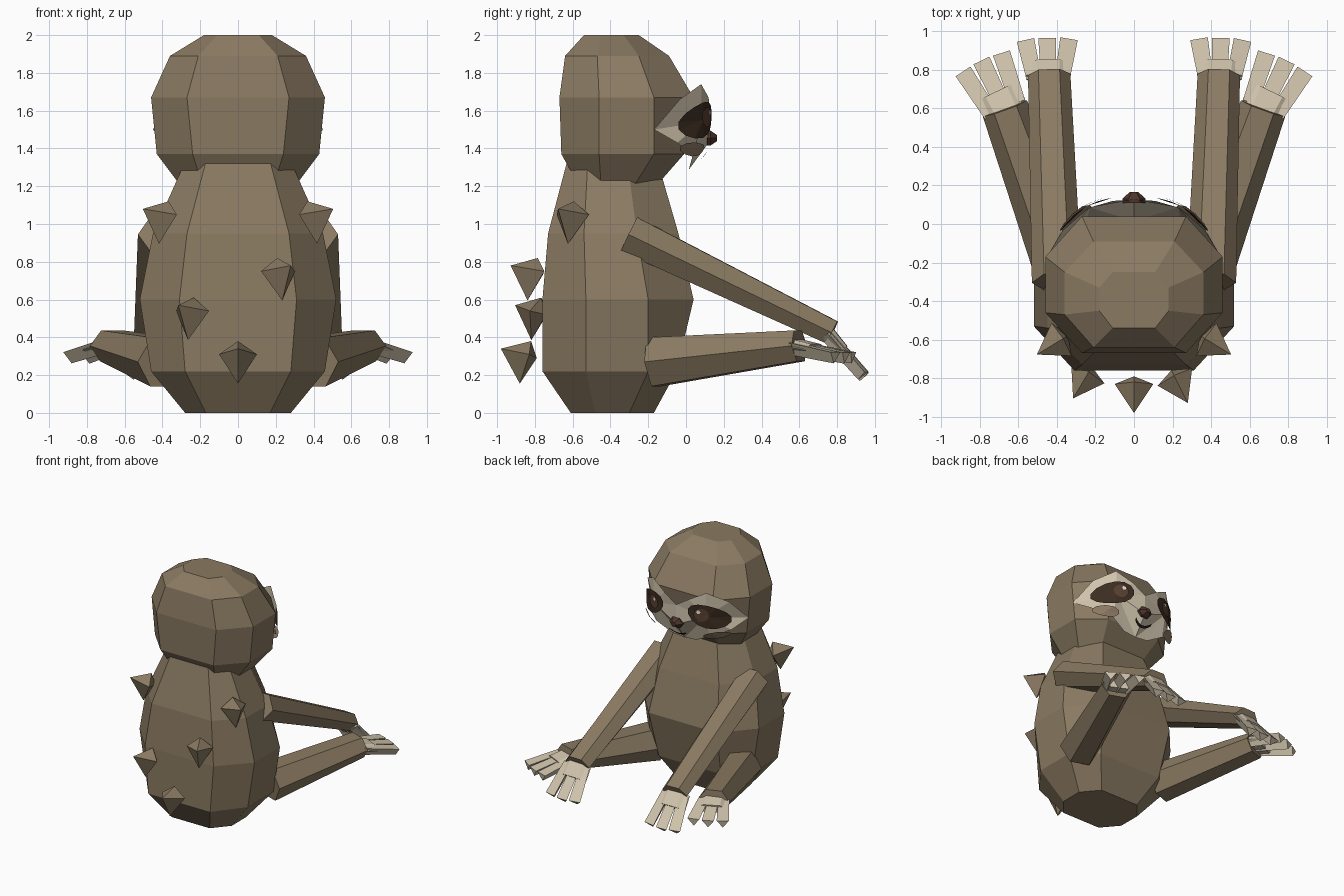
import bpy, bmesh, math
from mathutils import Vector, Matrix

if "Cube" in bpy.data.objects:
    bpy.data.objects.remove(bpy.data.objects["Cube"])


def material(name, r, g, b):
    m = bpy.data.materials.new(name)
    m.diffuse_color = (r, g, b, 1)
    m.use_nodes = True
    m.node_tree.nodes["Principled BSDF"].inputs["Base Color"].default_value = m.diffuse_color
    return m


FUR = material("brown fur", 0.255, 0.195, 0.122)
CREAM = material("cream", 0.64, 0.56, 0.42)
PATCH = material("dark eye patch", 0.045, 0.026, 0.015)
IRIS = material("eye brown", 0.10, 0.05, 0.03)
NOSE = material("nose brown", 0.075, 0.035, 0.025)
CHEEK = material("cheek tan", 0.30, 0.21, 0.14)
BLACK = material("mouth black", 0.015, 0.012, 0.01)
WHITE = material("eye glint", 0.8, 0.78, 0.72)


def make(name, verts, faces, mat, sheet=False):
    """Mesh object; closed solids get outward normals, sheets face +y."""
    bm = bmesh.new()
    vs = [bm.verts.new(v) for v in verts]
    for f in faces:
        bm.faces.new([vs[i] for i in f])
    if sheet:
        for f in bm.faces:
            f.normal_update()
            if f.normal.y < 0:
                f.normal_flip()
    else:
        bmesh.ops.recalc_face_normals(bm, faces=bm.faces[:])
    me = bpy.data.meshes.new(name)
    bm.to_mesh(me)
    bm.free()
    me.materials.append(mat)
    ob = bpy.data.objects.new(name, me)
    bpy.context.collection.objects.link(ob)
    return ob


def loft(name, rings, mat):
    """Skin equal-length rings and cap both ends."""
    n, k = len(rings[0]), len(rings)
    faces = [(i * n + j, i * n + (j + 1) % n, (i + 1) * n + (j + 1) % n, (i + 1) * n + j)
             for i in range(k - 1) for j in range(n)]
    faces += [tuple(range(n)), tuple(range((k - 1) * n, k * n))]
    return make(name, [v for r in rings for v in r], faces, mat)


def octagon(z, hx, cx, yb, yf, cb, cf):
    """Chamfered rectangle: half width, flat half width, back/front, chamfer ys."""
    return [(cx, yb, z), (hx, cb, z), (hx, cf, z), (cx, yf, z),
            (-cx, yf, z), (-hx, cf, z), (-hx, cb, z), (-cx, yb, z)]


HEX = [(1, 0), (.5, 1), (-.5, 1), (-1, 0), (-.5, -1), (.5, -1)]
CLAW = [(1, .5), (-1, .5), (0, -1)]


def frame(p, q):
    d = (Vector(q) - Vector(p)).normalized()
    s = d.cross(Vector((0, 0, 1))).normalized()
    return d, s, s.cross(d)


def limb(name, p, q, size0, size1, mat, profile=HEX):
    d, s, u = frame(p, q)
    rings = [[Vector(c) + s * a * w + u * b * h for a, b in profile]
             for c, (w, h) in ((p, size0), (q, size1))]
    return loft(name, rings, mat)


def paw(name, p, q):
    """Palm and three spreading fingers with V-shaped undersides."""
    d, s, u = frame(p, q)
    p, q = Vector(p), Vector(q)
    limb(name + "_palm", p - d * .02, p.lerp(q, .35), (.115, .038), (.125, .032), CREAM)
    for i in (-1, 0, 1):
        limb(f"{name}_finger_{i + 2}", p + s * i * .075, q + s * i * .11 - d * abs(i) * .01,
             (.04, .045), (.046, .04), CREAM, CLAW)


# body and head
loft("body", [octagon(0, .28, .17, -.61, -.17, -.48, -.30),
              octagon(.22, .46, .28, -.76, -.05, -.53, -.20),
              octagon(.60, .52, .31, -.76, .04, -.53, -.20),
              octagon(.95, .45, .27, -.73, -.04, -.54, -.26),
              octagon(1.33, .28, .17, -.63, -.15, -.52, -.31)], FUR)
loft("head", [octagon(1.21, .31, .19, -.57, -.15, -.45, -.27),
              octagon(1.37, .43, .24, -.66, -.01, -.46, -.17),
              octagon(1.67, .46, .27, -.67, .04, -.46, -.17),
              octagon(1.89, .36, .21, -.64, -.09, -.47, -.25),
              octagon(2.0, .18, .11, -.54, -.25, -.45, -.33)], FUR)

# arms, legs, hands, feet
for side, s in (("right", 1), ("left", -1)):
    limb(side + "_arm", (s * .40, -.30, .945), (s * .44, .775, .425), (.13, .1), (.11, .065), FUR)
    paw(side + "_hand", (s * .445, .765, .405), (s * .45, .95, .195))
    limb(side + "_leg", (s * .39, -.17, .27), (s * .67, .60, .355), (.15, .13), (.122, .082), FUR)
    paw(side + "_foot", (s * .67, .595, .35), (s * .79, .845, .30))

# fur tufts floating off the back
TUFT = [(-.1, .04, .01), (.1, .04, .01), (0, -.11, .04),
        (0, .05, .08), (0, .08, -.01), (0, -.01, -.145)]
for i, (x, y, z) in enumerate([(0, -.87, .30), (.23, -.83, .74), (-.26, -.81, .53),
                               (.41, -.62, 1.04), (-.41, -.62, 1.04)]):
    turn = Matrix.Rotation(math.atan2(x, -(y + .37)), 3, 'Z')
    pts = [turn @ Vector(v) + Vector((x, y, z)) for v in TUFT]
    make(f"back_tuft_{i + 1}", pts,
         [(e, 2 + j, 2 + (j + 1) % 4) for e in (0, 1) for j in range(4)], FUR)


# face: everything lies on one curved sheet
def on_face(x, z, lift=0.0):
    y = .135 - .55 * x * x - 4.5 * x ** 4 - .85 * max(0, 1.42 - z) + lift
    return (x, y, z)


def fan(name, centre, outline, mat, lift):
    n = len(outline)
    make(name, [on_face(*centre, lift)] + [on_face(x, z, lift) for x, z in outline],
         [(0, 1 + i, 1 + (i + 1) % n) for i in range(n)], mat, True)


def oval(name, x, z, a, b, tilt, mat, lift, s, n=14):
    """Elliptical plate; tilt drops the outer end."""
    c, t = math.cos(tilt), math.sin(tilt)
    pts = []
    for i in range(n):
        u, v = a * math.cos(math.tau * i / n), b * math.sin(math.tau * i / n)
        pts.append((s * (x + u * c + v * t), z - u * t + v * c))
    fan(name, (s * x, z), pts, mat, lift)


MASK = [(0, 1.60), (.11, 1.67), (.24, 1.74), (.37, 1.66), (.45, 1.50), (.38, 1.43),
        (.24, 1.37), (.11, 1.30), (0, 1.29), (0, 1.44)]
for side, s in (("right", 1), ("left", -1)):
    fan(side + "_face_mask", (s * .23, 1.54), [(s * x, z) for x, z in MASK], CREAM, -.008)
    oval(side + "_eye_patch", .25, 1.55, .145, .09, .35, PATCH, .008, s)
    oval(side + "_eye", .215, 1.565, .055, .055, 0, IRIS, .015, s, 10)
    oval(side + "_eye_glint", .20, 1.59, .016, .016, 0, WHITE, .021, s, 6)
    oval(side + "_cheek", .30, 1.395, .085, .034, -.2, CHEEK, .02, s, 10)

# nose and mouth
nose = [[(r * .06 * math.cos(math.tau * i / 6), y, 1.455 + r * .045 * math.sin(math.tau * i / 6))
         for i in range(6)] for r, y in ((1, .11), (1, .13), (.4, .165))]
loft("nose", nose, NOSE)
steps = [i / 4 - 1 for i in range(9)]
mouth = [on_face(.075 * t, 1.35 + .03 * t * t + o, .012) for o in (-.008, .008) for t in steps]
make("mouth", mouth, [(i, i + 1, i + 10, i + 9) for i in range(8)], BLACK, True)
